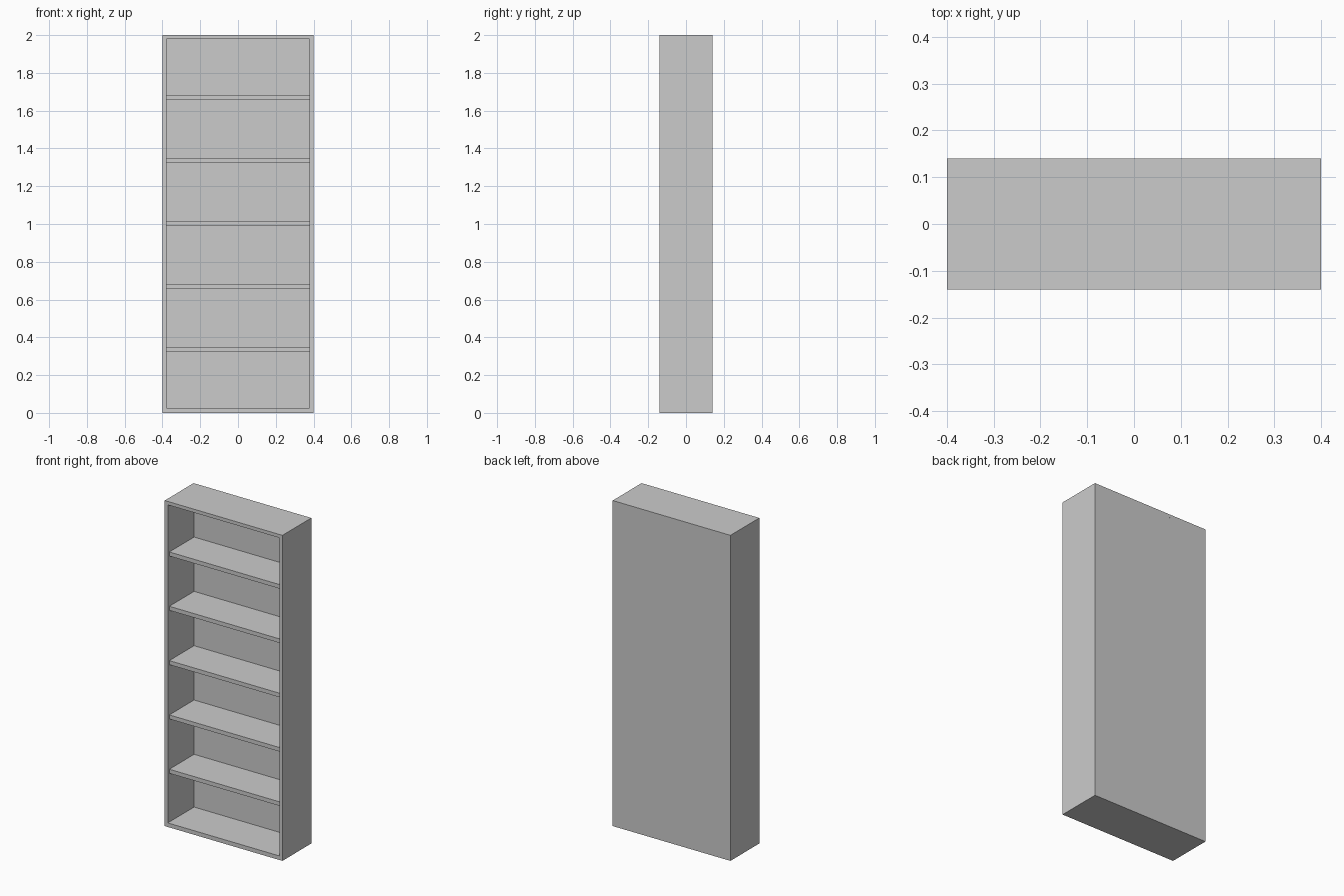
import bpy

if "Cube" in bpy.data.objects:
    bpy.data.objects.remove(bpy.data.objects["Cube"])

W, D, H = 0.80, 0.28, 2.0      # overall size
SIDE, BOARD = 0.021, 0.025     # panel thicknesses
TOP = 0.021
BACK = 0.025
SETBACK = 0.015                # shelves sit behind the front edge


def box(name, x0, x1, y0, y1, z0, z1):
    bpy.ops.mesh.primitive_cube_add(
        size=1, location=((x0 + x1) / 2, (y0 + y1) / 2, (z0 + z1) / 2))
    ob = bpy.context.object
    ob.name = name
    ob.scale = (x1 - x0, y1 - y0, z1 - z0)
    bpy.ops.object.transform_apply(location=False, rotation=False, scale=True)
    return ob


xi = W / 2 - SIDE
front, rear = -D / 2, D / 2
inner_back = rear - BACK

# Carcass
box("left_side", -W / 2, -xi, front, rear, 0, H)
box("right_side", xi, W / 2, front, rear, 0, H)
box("top_board", -xi, xi, front, rear, H - TOP, H)
box("bottom_board", -xi, xi, front, rear, 0, BOARD)
box("back_panel", -xi, xi, inner_back, rear, BOARD, H - TOP)

# Five evenly spaced shelves
for i in range(5):
    zc = 0.3365 + i * 0.3337
    box(f"shelf_{i + 1}", -xi, xi, front + SETBACK, inner_back,
        zc - BOARD / 2, zc + BOARD / 2)
